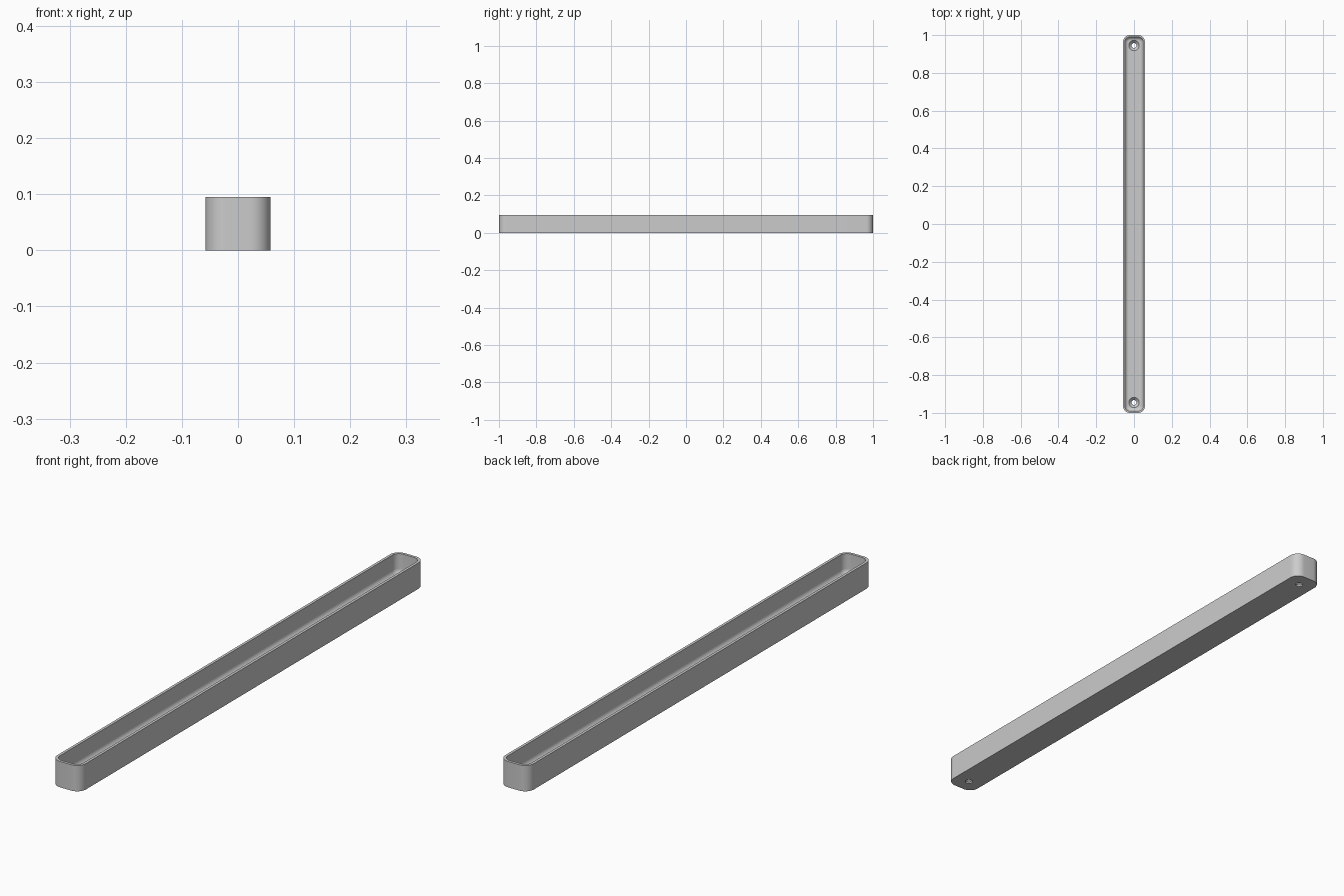
import bpy, bmesh, math

if "Cube" in bpy.data.objects:
    bpy.data.objects.remove(bpy.data.objects["Cube"], do_unlink=True)

HALF_W, HALF_L, HEIGHT = 0.058, 1.0, 0.095
CORNER, WALL, FLOOR, FILLET = 0.036, 0.01, 0.02, 0.02
HOLE_Y, HOLE_R, SINK_R = 0.945, 0.013, 0.027
STEPS = 10

grey = bpy.data.materials.new("grey")
grey.use_nodes = True
colour = (0.6, 0.6, 0.6, 1)
grey.diffuse_color = colour
grey.node_tree.nodes["Principled BSDF"].inputs["Base Color"].default_value = colour


def rounded_ring(bm, inset, z):
    """Rounded rectangle, shrunk by inset, at height z."""
    r = CORNER - inset
    cx, cy = HALF_W - CORNER, HALF_L - CORNER
    ring = []
    for quarter, (sx, sy) in enumerate(((1, 1), (-1, 1), (-1, -1), (1, -1))):
        for i in range(STEPS + 1):
            a = (quarter + i / STEPS) * math.pi / 2
            ring.append(bm.verts.new((sx * cx + r * math.cos(a), sy * cy + r * math.sin(a), z)))
    return ring


def round_ring(bm, radius, y, z):
    n = 32
    return [bm.verts.new((radius * math.cos(i * math.tau / n),
                          y + radius * math.sin(i * math.tau / n), z)) for i in range(n)]


def loft(bm, rings):
    """Skin the rings in order and cap both ends."""
    for a, b in zip(rings, rings[1:]):
        for i in range(len(a)):
            j = (i + 1) % len(a)
            bm.faces.new((a[i], a[j], b[j], b[i]))
    bm.faces.new(rings[0][::-1])
    bm.faces.new(rings[-1])


def make_object(name, bm):
    bmesh.ops.recalc_face_normals(bm, faces=bm.faces)
    mesh = bpy.data.meshes.new(name)
    bm.to_mesh(mesh)
    bm.free()
    mesh.materials.append(grey)
    obj = bpy.data.objects.new(name, mesh)
    bpy.context.collection.objects.link(obj)
    return obj


# Tray: outer wall, rim, inner wall, then the fillet down to the floor
profile = [(0, 0), (0, HEIGHT), (WALL, HEIGHT)]
for i in range(STEPS + 1):
    a = i / STEPS * math.pi / 2
    profile.append((WALL + FILLET * (1 - math.cos(a)), FLOOR + FILLET * (1 - math.sin(a))))
bm = bmesh.new()
loft(bm, [rounded_ring(bm, inset, z) for inset, z in profile])
tray = make_object("tray", bm)

# Countersunk screw holes through the floor at both ends
bm = bmesh.new()
for y in (-HOLE_Y, HOLE_Y):
    loft(bm, [round_ring(bm, r, y, z) for r, z in (
        (HOLE_R, -0.01), (HOLE_R, FLOOR - (SINK_R - HOLE_R)),
        (SINK_R, FLOOR), (SINK_R, FLOOR + 0.02))])
cutter = make_object("hole_cutter", bm)
cutter.hide_render = True

cut = tray.modifiers.new("screw_holes", "BOOLEAN")
cut.operation = "DIFFERENCE"
cut.solver = "EXACT"
cut.object = cutter

bpy.ops.object.select_all(action="DESELECT")
tray.select_set(True)
bpy.context.view_layer.objects.active = tray
bpy.ops.object.modifier_apply(modifier=cut.name)
bpy.data.objects.remove(cutter, do_unlink=True)
bpy.ops.object.shade_smooth_by_angle(angle=math.radians(30))
